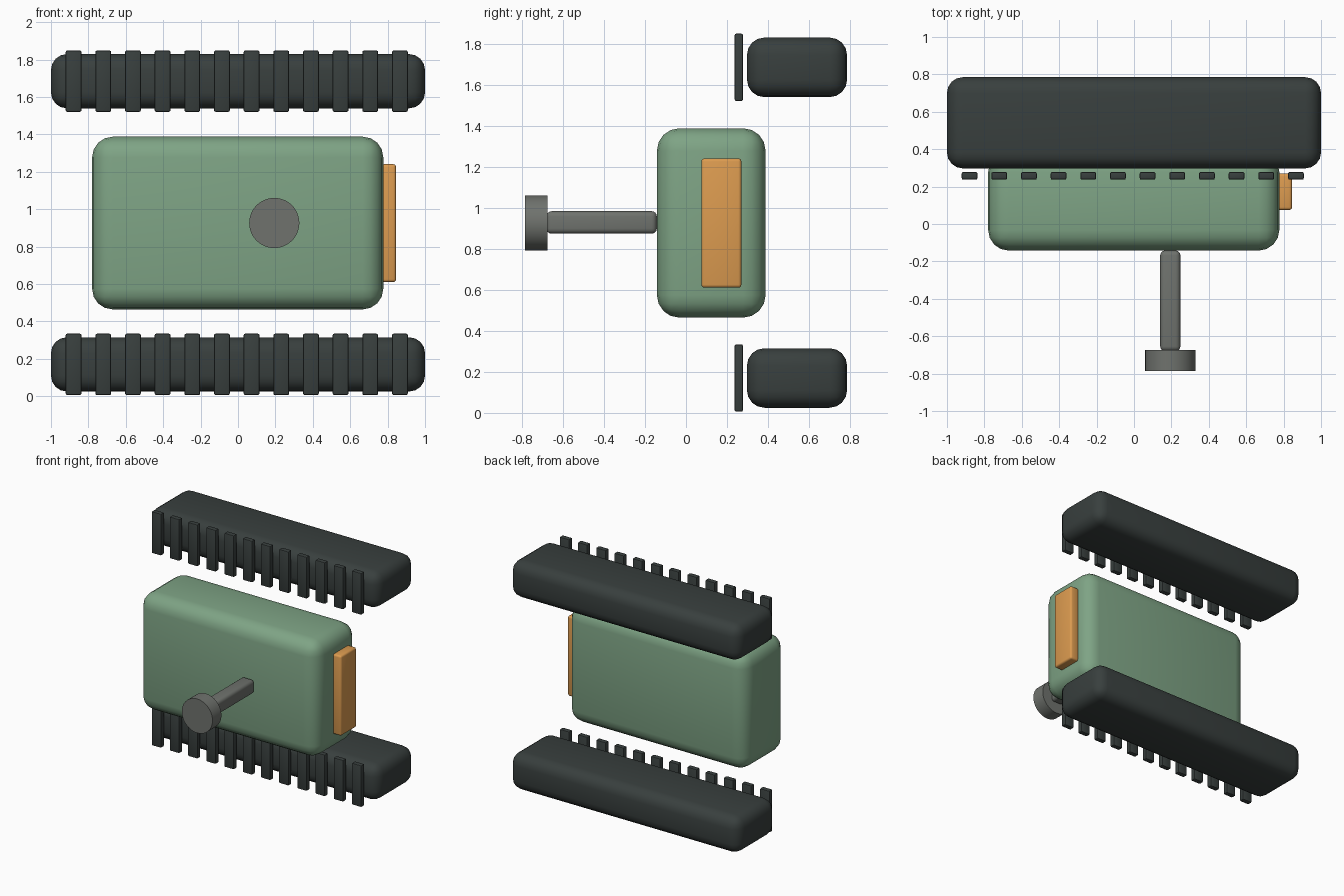
import bpy, bmesh, math
from mathutils import Matrix, Vector

if "Cube" in bpy.data.objects:
    bpy.data.objects.remove(bpy.data.objects["Cube"])


def material(name, rgb):
    m = bpy.data.materials.new(name)
    m.diffuse_color = (*rgb, 1)
    m.use_nodes = True
    m.node_tree.nodes["Principled BSDF"].inputs["Base Color"].default_value = m.diffuse_color
    return m


GREEN = material("green paint", (0.21, 0.37, 0.235))
ORANGE = material("orange paint", (0.72, 0.33, 0.08))
RUBBER = material("dark rubber", (0.04, 0.05, 0.048))
STEEL = material("steel", (0.16, 0.17, 0.155))


def finish(name, bm, mat):
    mesh = bpy.data.meshes.new(name)
    bm.to_mesh(mesh)
    bm.free()
    ob = bpy.data.objects.new(name, mesh)
    bpy.context.collection.objects.link(ob)
    mesh.materials.append(mat)
    bpy.ops.object.select_all(action='DESELECT')
    ob.select_set(True)
    bpy.context.view_layer.objects.active = ob
    bpy.ops.object.shade_smooth_by_angle(angle=math.radians(35))
    return ob


def rounded_box(name, lo, hi, radius, mat, segments=4):
    lo, hi = Vector(lo), Vector(hi)
    bm = bmesh.new()
    bmesh.ops.create_cube(bm, size=1)
    bmesh.ops.scale(bm, vec=hi - lo, verts=bm.verts)
    bmesh.ops.translate(bm, vec=(lo + hi) / 2, verts=bm.verts)
    bmesh.ops.bevel(bm, geom=bm.edges[:], offset=radius, segments=segments,
                    profile=0.5, affect='EDGES', clamp_overlap=True)
    return finish(name, bm, mat)


# Main body and side panel
rounded_box("body", (-0.78, -0.142, 0.464), (0.777, 0.388, 1.387), 0.11, GREEN)
rounded_box("side_panel", (0.765, 0.075, 0.61), (0.845, 0.27, 1.24), 0.015, ORANGE, 3)

# Tracks with a row of cleats along the front face
for side, z in (("lower", 0.17), ("upper", 1.684)):
    rounded_box(f"{side}_track", (-1, 0.297, z - 0.145), (1, 0.785, z + 0.145), 0.085, RUBBER)
    for i in range(12):
        x = -0.879 + i * 0.1586
        rounded_box(f"{side}_cleat_{i + 1}", (x - 0.042, 0.237, z - 0.164),
                    (x + 0.042, 0.278, z + 0.164), 0.008, RUBBER, 2)

# Rod and round end cap
rounded_box("rod", (0.14, -0.68, 0.873), (0.248, -0.142, 0.983), 0.026, STEEL)
bm = bmesh.new()
bmesh.ops.create_cone(bm, cap_ends=True, segments=48, radius1=0.134, radius2=0.134, depth=0.11,
                      matrix=Matrix.Translation((0.194, -0.73, 0.926)) @ Matrix.Rotation(math.pi / 2, 4, 'X'))
finish("rod_end_cap", bm, STEEL)
